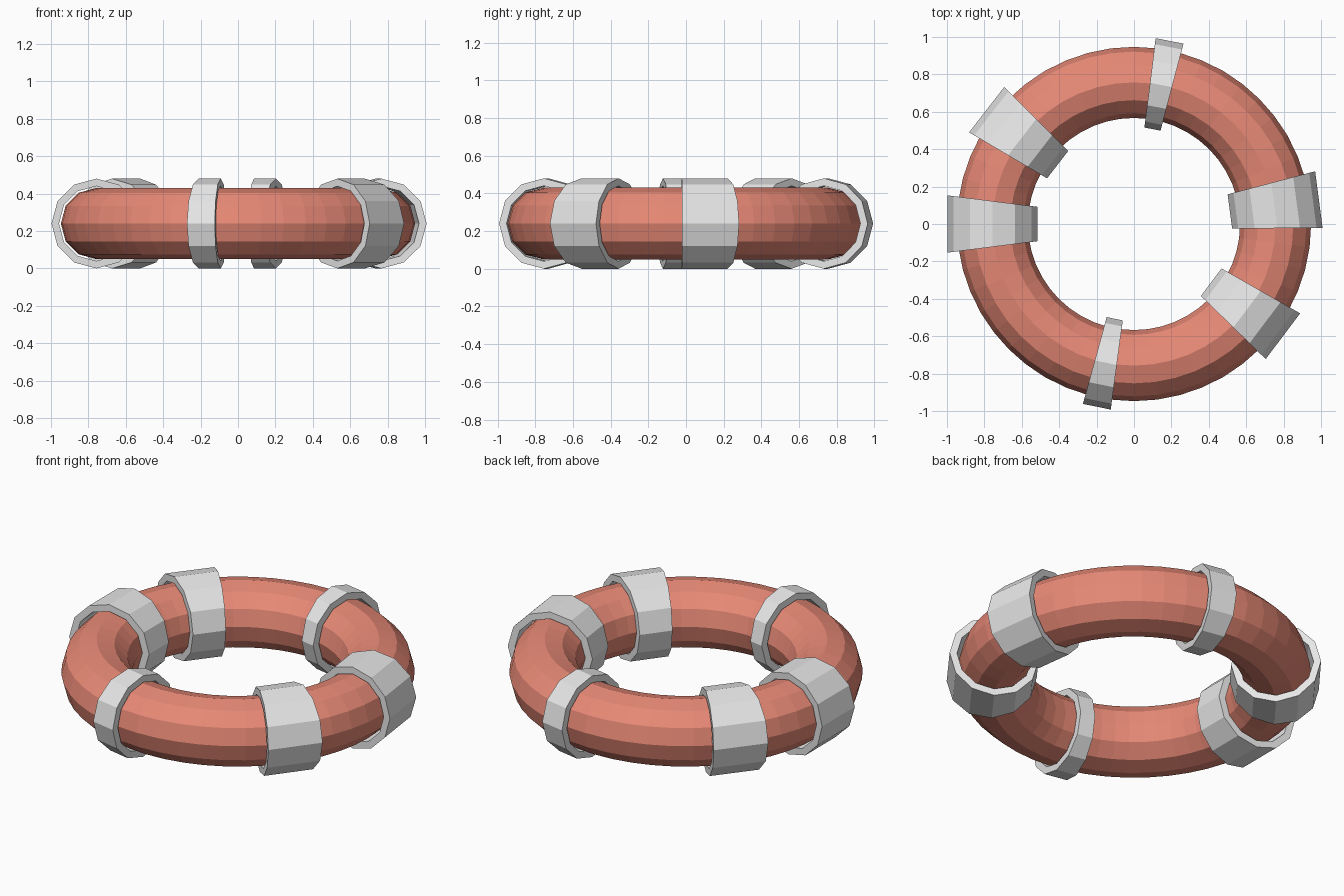
import bpy
import bmesh
from math import cos, sin, radians, tau

if "Cube" in bpy.data.objects:
    bpy.data.objects.remove(bpy.data.objects["Cube"])

RING_RADIUS, TUBE_RADIUS, MID_Z = 0.757, 0.19, 0.24
BAND_RADIUS, BAND_BORE = 0.24, 0.2
SIDES = 12


def material(name, colour):
    mat = bpy.data.materials.new(name)
    mat.use_nodes = True
    mat.diffuse_color = colour
    mat.node_tree.nodes["Principled BSDF"].inputs["Base Color"].default_value = colour
    return mat


def band(name, angle, inner_half, outer_half, mat):
    """Hollow wedge-shaped sleeve around the tube, wider towards the outside."""
    bm = bmesh.new()
    loops = []
    for radius, side in ((BAND_RADIUS, -1), (BAND_RADIUS, 1), (BAND_BORE, 1), (BAND_BORE, -1)):
        loop = []
        for i in range(SIDES):
            a = tau * i / SIDES
            t = (radius * cos(a) / BAND_RADIUS + 1) / 2
            half = inner_half + (outer_half - inner_half) * t
            loop.append(bm.verts.new((RING_RADIUS + radius * cos(a), side * half, radius * sin(a))))
        loops.append(loop)
    for k in range(4):
        a, b = loops[k], loops[(k + 1) % 4]
        for i in range(SIDES):
            j = (i + 1) % SIDES
            bm.faces.new((a[i], a[j], b[j], b[i]))
    bmesh.ops.recalc_face_normals(bm, faces=bm.faces)
    mesh = bpy.data.meshes.new(name)
    bm.to_mesh(mesh)
    bm.free()
    mesh.materials.append(mat)
    obj = bpy.data.objects.new(name, mesh)
    obj.location.z = MID_Z
    obj.rotation_euler.z = radians(angle)
    bpy.context.collection.objects.link(obj)


red = material("coral red", (0.80, 0.25, 0.18, 1))
grey = material("light grey", (0.8, 0.8, 0.8, 1))

# Main faceted float ring
bpy.ops.mesh.primitive_torus_add(major_segments=48, minor_segments=SIDES,
                                 major_radius=RING_RADIUS, minor_radius=TUBE_RADIUS,
                                 location=(0, 0, MID_Z))
tube = bpy.context.object
tube.name = "float_ring"
tube.data.materials.append(red)

# Wide and narrow sleeves wrapped round the ring
for n, angle in enumerate((7.5, 142.2, 180, -37)):
    band(f"wide_band_{n + 1}", angle, 0.092, 0.153, grey)
for n, angle in enumerate((79, 258.5)):
    band(f"narrow_band_{n + 1}", angle, 0.044, 0.076, grey)
